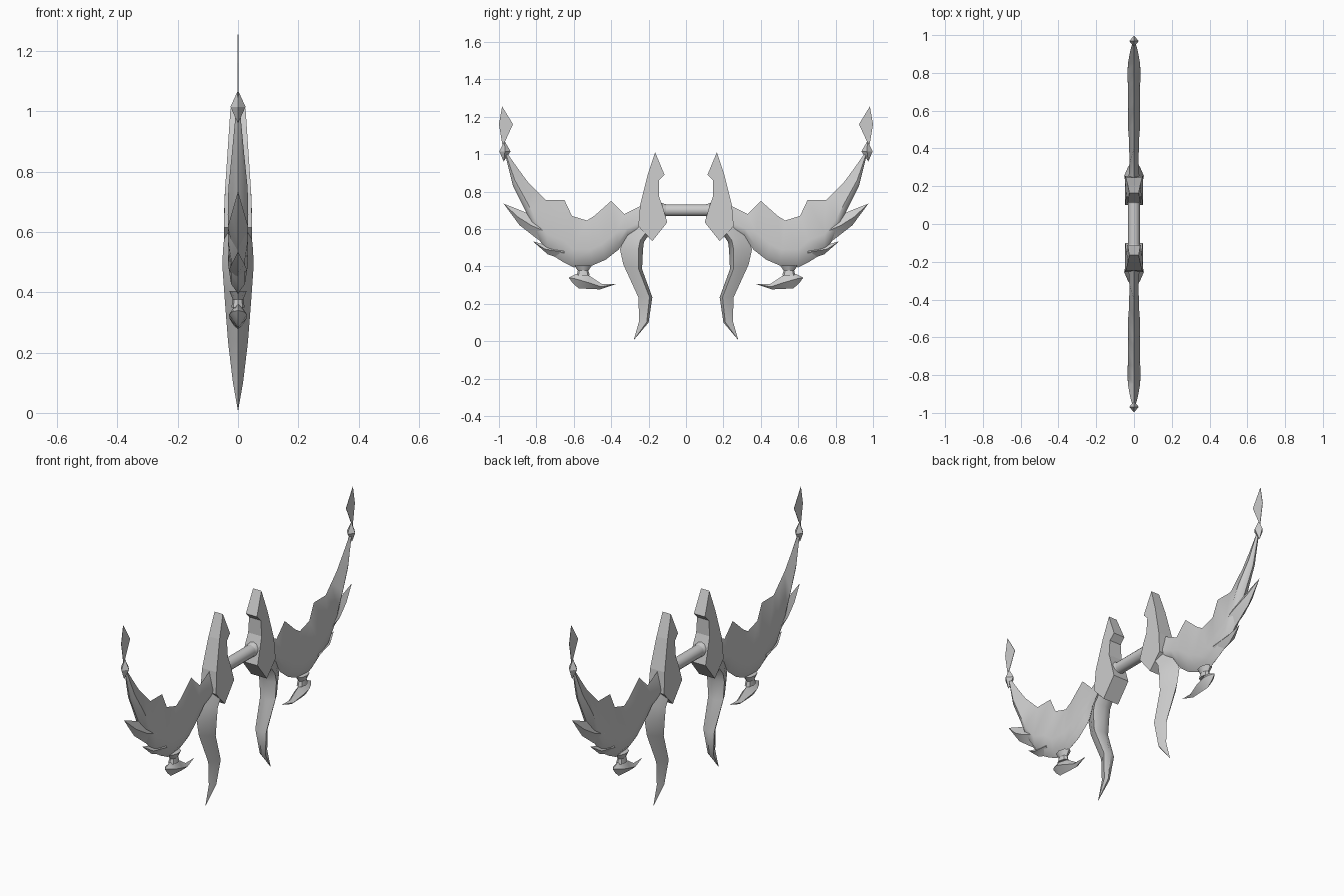
import bpy, bmesh, math
from mathutils import Vector, Matrix

cube = bpy.data.objects.get("Cube")
if cube:
    bpy.data.objects.remove(cube, do_unlink=True)

grey = bpy.data.materials.new("plain grey")
grey.use_nodes = True
colour = (0.6, 0.6, 0.6, 1)
grey.diffuse_color = colour
grey.node_tree.nodes["Principled BSDF"].inputs["Base Color"].default_value = colour


def finish(name, bm, smooth=None, mirror=True):
    """Turn a bmesh into an object, mirrored to the other half of the model."""
    bmesh.ops.remove_doubles(bm, verts=bm.verts, dist=0.0005)
    bmesh.ops.recalc_face_normals(bm, faces=bm.faces)
    mesh = bpy.data.meshes.new(name)
    bm.to_mesh(mesh)
    bm.free()
    mesh.materials.append(grey)
    obj = bpy.data.objects.new(name, mesh)
    bpy.context.collection.objects.link(obj)
    if mirror:
        mod = obj.modifiers.new("other_half", 'MIRROR')
        mod.use_axis = (False, True, False)
        mod.use_mirror_merge = False
    if smooth:
        bpy.ops.object.select_all(action='DESELECT')
        obj.select_set(True)
        bpy.context.view_layer.objects.active = obj
        bpy.ops.object.shade_smooth_by_angle(angle=math.radians(smooth))
    return obj


def blade(name, stations, section, smooth=40):
    """Loft sharp-edged sections; a station is edge A (y, z), edge B (y, z), half width."""
    bm = bmesh.new()
    rings = []
    for ay, az, by, bz, w in stations:
        a, b = Vector((0, ay, az)), Vector((0, by, bz))
        side = [(a.lerp(b, f), w * k) for f, k in section]
        pts = [a] + [p + Vector((x, 0, 0)) for p, x in side] + [b]
        pts += [p - Vector((x, 0, 0)) for p, x in reversed(side)]
        rings.append([bm.verts.new(p) for p in pts])
    n = len(rings[0])
    for r, s in zip(rings, rings[1:]):
        for i in range(n):
            j = (i + 1) % n
            bm.faces.new((r[i], r[j], s[j], s[i]))
    bm.faces.new(rings[0])
    bm.faces.new(rings[-1])
    bmesh.ops.dissolve_degenerate(bm, dist=0.0005, edges=bm.edges)
    return finish(name, bm, smooth)


def plate(name, outline, half_width):
    """Extrude a (y, z) outline across x; half_width is a function of z."""
    bm = bmesh.new()
    left = [bm.verts.new((half_width(z), y, z)) for y, z in outline]
    right = [bm.verts.new((-half_width(z), y, z)) for y, z in outline]
    bm.faces.new(left)
    bm.faces.new(right)
    for i in range(len(outline)):
        j = (i + 1) % len(outline)
        bm.faces.new((left[i], left[j], right[j], right[i]))
    return finish(name, bm)


def cone(bm, r1, r2, depth, matrix, sides=12):
    bmesh.ops.create_cone(bm, cap_ends=True, segments=sides, radius1=r1,
                          radius2=r2, depth=depth, matrix=matrix)


# Grip rod and its end collars
along_y = Matrix.Rotation(math.radians(90), 4, 'X')
bm = bmesh.new()
cone(bm, 0.032, 0.032, 0.3, along_y)
finish("grip_rod", bm, 40, mirror=False)
bm = bmesh.new()
cone(bm, 0.042, 0.032, 0.035, Matrix.Translation((0, 0.125, 0)) @ along_y)
finish("grip_collar", bm, 40)
for name in ("grip_rod", "grip_collar"):
    bpy.data.objects[name].data.transform(Matrix.Translation((0, 0, 0.7)))

# Upright guards either side of the grip
plate("guard", [(0.165, 1.01), (0.115, 0.89), (0.145, 0.86), (0.145, 0.775),
                (0.125, 0.72), (0.1, 0.635), (0.18, 0.535), (0.255, 0.615),
                (0.245, 0.73), (0.205, 0.89)],
      lambda z: 0.047 - 0.022 * max(0, min(1, (z - 0.68) / 0.33)))

# Main wing blade with scalloped upper edge
RIM = [(0.65, 1), (0.88, 0.7)]
blade("wing_blade", [
    (0.22, 0.735, 0.22, 0.6, 0.03), (0.33, 0.68, 0.31, 0.56, 0.025),
    (0.4, 0.75, 0.36, 0.49, 0.025), (0.49, 0.67, 0.43, 0.435, 0.027),
    (0.53, 0.645, 0.5, 0.405, 0.032), (0.61, 0.67, 0.6, 0.395, 0.033),
    (0.65, 0.755, 0.66, 0.425, 0.032), (0.75, 0.755, 0.74, 0.475, 0.033),
    (0.8, 0.805, 0.81, 0.58, 0.034), (0.845, 0.85, 0.855, 0.69, 0.032),
    (0.9, 0.925, 0.925, 0.83, 0.02), (0.96, 1.01, 0.97, 1.01, 0.006)], RIM)

# Barbs on the outer edge
DIAMOND = [(0.5, 1)]
blade("upper_barb", [
    (0.72, 0.66, 0.7, 0.48, 0.03), (0.85, 0.685, 0.8, 0.55, 0.034),
    (0.91, 0.71, 0.89, 0.62, 0.02), (0.975, 0.735, 0.975, 0.735, 0)], DIAMOND)
blade("lower_barb", [
    (0.66, 0.52, 0.64, 0.43, 0.03), (0.77, 0.52, 0.74, 0.465, 0.022),
    (0.82, 0.535, 0.82, 0.535, 0)], DIAMOND)

# Hanging claws
blade("claw", [
    (0.19, 0.58, 0.275, 0.64, 0.045), (0.225, 0.53, 0.325, 0.57, 0.05),
    (0.23, 0.49, 0.353, 0.49, 0.052), (0.235, 0.385, 0.335, 0.41, 0.045),
    (0.18, 0.235, 0.255, 0.235, 0.033), (0.2, 0.1, 0.25, 0.11, 0.017),
    (0.28, 0.005, 0.28, 0.005, 0)], [(0.2, 1), (0.55, 0.65)], 50)

# Small hooks under the wings, with flared necks
blade("hook", [
    (0.375, 0.305, 0.375, 0.305, 0), (0.45, 0.305, 0.46, 0.277, 0.015),
    (0.51, 0.345, 0.53, 0.28, 0.028), (0.56, 0.37, 0.575, 0.283, 0.03),
    (0.59, 0.358, 0.607, 0.312, 0.02), (0.627, 0.34, 0.627, 0.34, 0)], DIAMOND, 60)
bm = bmesh.new()
for r1, r2, z in ((0.027, 0.047, 0.39), (0.036, 0.027, 0.365)):
    cone(bm, r1, r2, 0.03, Matrix.Translation((0, 0.55, z)) @ Matrix.Diagonal((0.62, 1, 1, 1)), 8)
finish("hook_neck", bm, 40)

# Faceted bead and flat kite at each wing tip
blade("tip_bead", [
    (0.97, 1.07, 0.97, 1.07, 0), (0.938, 1.015, 0.998, 1.015, 0.025),
    (0.975, 0.96, 0.975, 0.96, 0)], DIAMOND, None)
plate("tip_kite", [(0.983, 1.255), (1.0, 1.16), (0.98, 1.04), (0.925, 1.16)],
      lambda z: 0.001)
